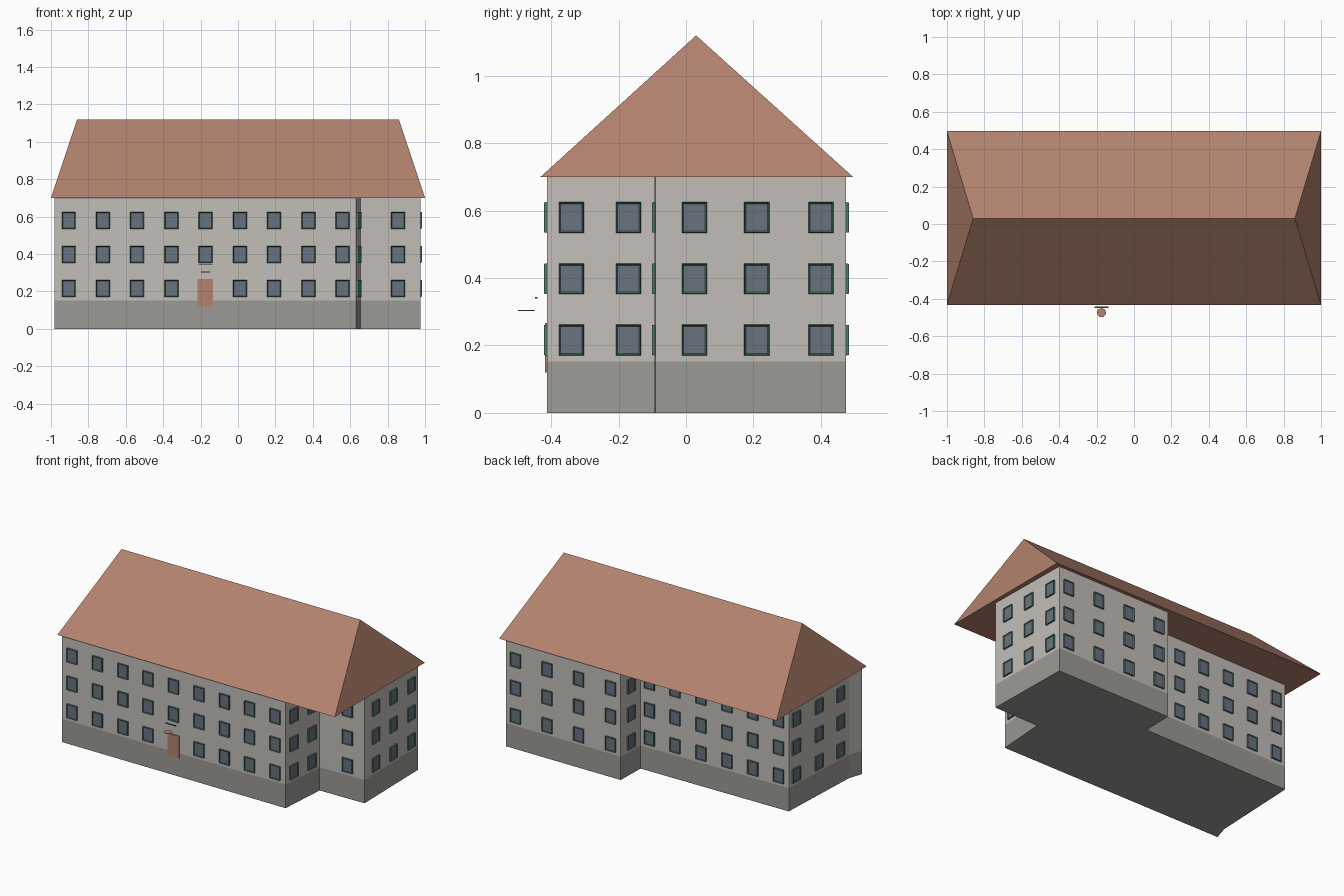
import bpy, bmesh, math
from mathutils import Vector

cube = bpy.data.objects.get("Cube")
if cube:
    bpy.data.objects.remove(cube, do_unlink=True)


def material(name, srgb):
    rgb = [((c + 0.055) / 1.055) ** 2.4 for c in srgb]
    m = bpy.data.materials.new(name)
    m.use_nodes = True
    m.diffuse_color = (*rgb, 1)
    m.node_tree.nodes["Principled BSDF"].inputs["Base Color"].default_value = (*rgb, 1)
    return m


PLASTER = material("plaster", (0.76, 0.745, 0.725))
STONE = material("plinth stone", (0.61, 0.605, 0.585))
TILE = material("terracotta", (0.70, 0.51, 0.43))
GREEN = material("green frame", (0.30, 0.47, 0.39))
GLASS = material("window glass", (0.41, 0.45, 0.50))
METAL = material("dark metal", (0.36, 0.37, 0.37))


def make_mesh(name, bm, *mats):
    bmesh.ops.recalc_face_normals(bm, faces=bm.faces)
    me = bpy.data.meshes.new(name)
    bm.to_mesh(me)
    bm.free()
    for m in mats:
        me.materials.append(m)
    return me


def place(name, me, loc=(0, 0, 0), angle=0):
    ob = bpy.data.objects.new(name, me)
    ob.location = loc
    ob.rotation_euler.z = angle
    bpy.context.collection.objects.link(ob)
    return ob


def prism(name, plan, z0, z1, mat):
    bm = bmesh.new()
    base = bm.faces.new([bm.verts.new((x, y, z0)) for x, y in plan])
    top = bmesh.ops.extrude_face_region(bm, geom=[base], use_keep_orig=True)["geom"]
    for v in top:
        if isinstance(v, bmesh.types.BMVert):
            v.co.z = z1
    place(name, make_mesh(name, bm, mat))


def box(bm, size, centre):
    verts = bmesh.ops.create_cube(bm, size=1)["verts"]
    for v in verts:
        v.co = Vector(centre) + Vector([a * b for a, b in zip(v.co, size)])


def box_object(name, size, centre, mat):
    bm = bmesh.new()
    box(bm, size, centre)
    place(name, make_mesh(name, bm, mat))


# Slightly irregular plan with a rear wing: corner, then window distances along the wall
WALLS = [
    ((-0.98, -0.413), [0.075 + 0.183 * i for i in range(9)]),
    ((0.632, -0.413), [0.073, 0.243]),
    ((0.655, -0.095), [0.2]),
    ((0.975, -0.09), [0.115, 0.3, 0.49]),
    ((0.965, 0.475), [0.07 + 0.228 * i for i in range(4)]),
    ((0.14, 0.473), [0.1]),
    ((0.135, 0.275), [0.065 + 0.185 * i for i in range(6)]),
    ((-0.925, 0.263), [0.07, 0.29, 0.5]),
    ((-0.95, -0.32), []),
]
PLAN = [w[0] for w in WALLS]
PLINTH, EAVES = 0.152, 0.70
prism("plinth", PLAN, 0, PLINTH, STONE)
prism("walls", PLAN, PLINTH, EAVES, PLASTER)

# Hipped roof: overhanging eaves closed from below, with a short-ended ridge
bm = bmesh.new()
a, b, c, d = [bm.verts.new((x, y, EAVES)) for x, y in
              ((-1, -0.432), (1, -0.432), (1, 0.496), (-1, 0.496))]
left, right = [bm.verts.new((x, 0.03, 1.12)) for x in (-0.86, 0.86)]
for f in ((a, b, right, left), (c, d, left, right), (b, c, right), (d, a, left), (d, c, b, a)):
    bm.faces.new(f)
place("roof", make_mesh("roof", bm, TILE))

# One window: a tapered projecting frame with a recessed pane
bm = bmesh.new()
box(bm, (0.075, 0.012, 0.092), (0, -0.003, 0))
for v in bm.verts:
    if v.co.y < -0.005:
        v.co.x *= 0.96
        v.co.z *= 0.96
bm.normal_update()
pane = min(bm.faces, key=lambda f: f.calc_center_median().y)
bmesh.ops.inset_region(bm, faces=[pane], thickness=0.006)
for v in pane.verts:
    v.co.y += 0.005
pane.material_index = 1
window = make_mesh("window", bm, GREEN, GLASS)

# Repeat the window in three rows on every wall, leaving the doorway free
DOOR_COLUMN = 4
for w, (start, distances) in enumerate(WALLS):
    p, q = Vector(start), Vector(PLAN[(w + 1) % len(PLAN)])
    along = (q - p).normalized()
    angle = math.atan2(along.y, along.x)
    for col, dist in enumerate(distances):
        pos = p + along * dist
        for row in range(3):
            if w == 0 and col == DOOR_COLUMN and row == 0:
                continue
            place(f"window_{w}_{col}_{row}", window,
                  (pos.x, pos.y, 0.216 + 0.182 * row), angle)

# Entrance: door, round lamp disc and slim shelf above it
DOOR_X = -0.174
box_object("door", (0.083, 0.008, 0.146), (DOOR_X, -0.414, 0.193), TILE)
box_object("door_shelf", (0.074, 0.008, 0.004), (DOOR_X, -0.444, 0.342), METAL)
bm = bmesh.new()
bmesh.ops.create_cone(bm, cap_ends=True, segments=20, radius1=0.024, radius2=0.024, depth=0.003)
place("lamp_disc", make_mesh("lamp_disc", bm, TILE), (DOOR_X, -0.474, 0.304))
